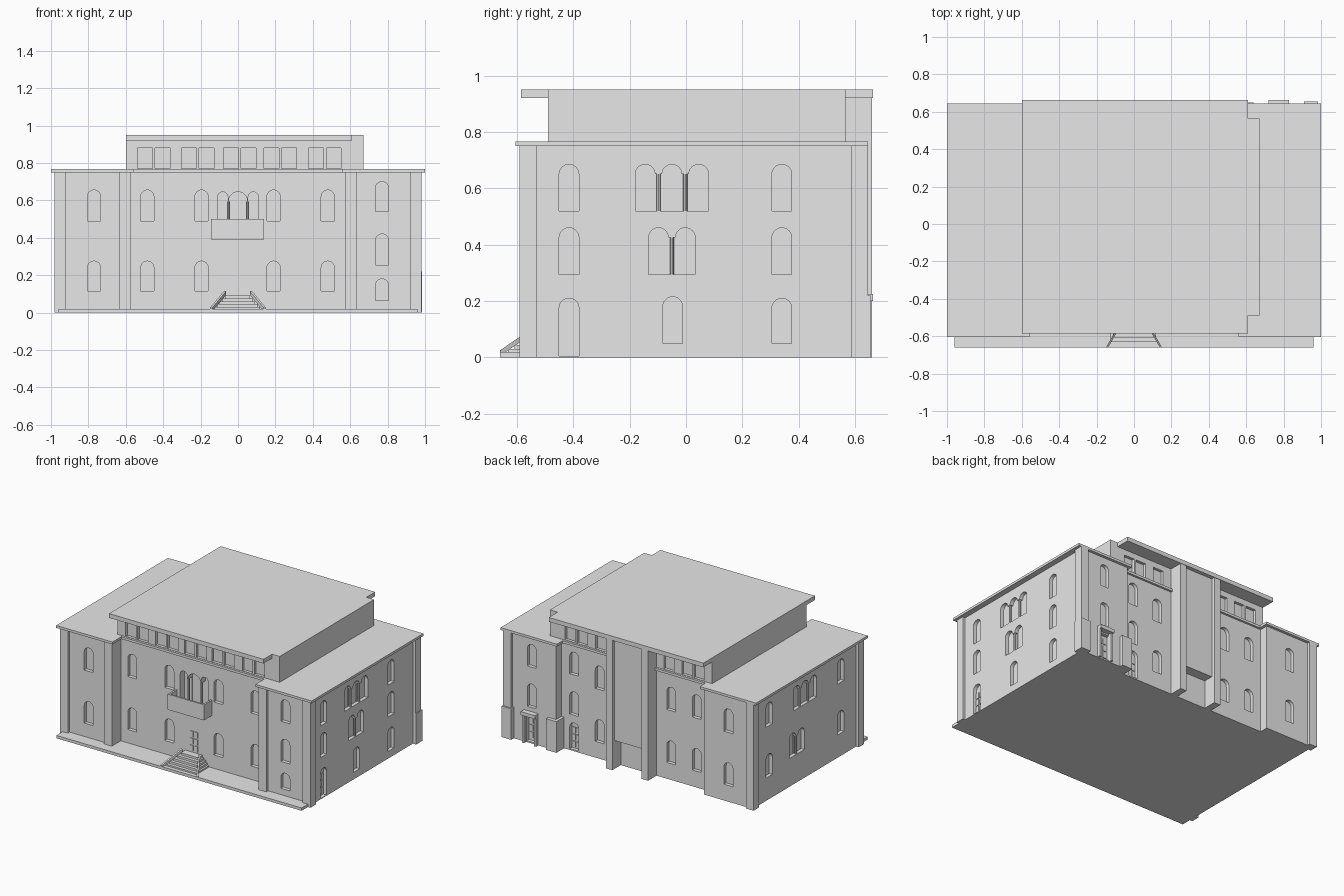
import bpy, bmesh, math
from mathutils import Vector

cube = bpy.data.objects.get("Cube")
if cube:
    bpy.data.objects.remove(cube, do_unlink=True)

stone = bpy.data.materials.new("grey stone")
stone.use_nodes = True
GREY = (0.8, 0.8, 0.8, 1)
stone.diffuse_color = GREY
stone.node_tree.nodes["Principled BSDF"].inputs["Base Color"].default_value = GREY


def make(name, bm):
    bmesh.ops.recalc_face_normals(bm, faces=bm.faces[:])
    mesh = bpy.data.meshes.new(name)
    bm.to_mesh(mesh)
    bm.free()
    mesh.materials.append(stone)
    ob = bpy.data.objects.new(name, mesh)
    bpy.context.collection.objects.link(ob)
    return ob


def extrude(bm, points, offset):
    """Solid from a planar outline moved along an offset."""
    face = bm.faces.new([bm.verts.new(p) for p in points])
    new = bmesh.ops.extrude_face_region(bm, geom=[face])["geom"]
    bmesh.ops.translate(bm, vec=offset, verts=[v for v in new if isinstance(v, bmesh.types.BMVert)])


def add_box(bm, x0, x1, y0, y1, z0, z1):
    extrude(bm, [(x0, y0, z0), (x1, y0, z0), (x1, y1, z0), (x0, y1, z0)], (0, 0, z1 - z0))


def boxes(name, *extents):
    bm = bmesh.new()
    for e in extents:
        add_box(bm, *e)
    return make(name, bm)


# Wall planes: u runs along the wall, d goes into the building
WALLS = {
    "front": lambda u, d, z: Vector((u, -0.49 + d, z)),
    "front_wing": lambda u, d, z: Vector((u, -0.57 + d, z)),
    "back": lambda u, d, z: Vector((u, 0.565 - d, z)),
    "back_wing": lambda u, d, z: Vector((u, 0.625 - d, z)),
    "right": lambda u, d, z: Vector((0.96 - d, u, z)),
    "left": lambda u, d, z: Vector((-0.96 + d, u, z)),
}
DEPTH = 0.025


def opening(bm, wall, u, z0, z1, w=0.07, depth=DEPTH, arched=True):
    """Cutter for an arched or square opening."""
    place, r = WALLS[wall], w / 2
    outline = [(u - r, z0), (u + r, z0)]
    if arched:
        arc = [math.pi * i / 12 for i in range(13)]
        outline += [(u + r * math.cos(a), z1 - r + r * math.sin(a)) for a in arc]
    else:
        outline += [(u + r, z1), (u - r, z1)]
    extrude(bm, [place(p, -0.01, z) for p, z in outline], place(0, depth, 0) - place(0, -0.01, 0))


def carve(target, bm):
    cutter = make("opening_cutter", bm)
    cutter.hide_render = True
    mod = target.modifiers.new("openings", "BOOLEAN")
    mod.operation, mod.solver, mod.use_self = "DIFFERENCE", "EXACT", True
    mod.object = cutter
    bpy.context.view_layer.update()
    graph = bpy.context.evaluated_depsgraph_get()
    target.data = bpy.data.meshes.new_from_object(target.evaluated_get(graph))
    target.modifiers.clear()
    bpy.data.objects.remove(cutter, do_unlink=True)


columns = []


def arcade(bm, wall, middle, count, z0, z1):
    """Row of joined arches with slim columns between them."""
    step = 0.095
    for i in range(count):
        u = middle + (i - (count - 1) / 2) * step
        opening(bm, wall, u, z0, z1)
        if i:
            spring = z1 - 0.035
            opening(bm, wall, u - step / 2, z0, spring, 0.04, DEPTH - 0.002, False)
            columns.append((WALLS[wall](u - step / 2, 0.011, 0), z0, spring, 0.008))


# Main body with projecting corner wings
W, X = 0.58, 0.96
half = [(W, -0.49), (W, -0.57), (X, -0.57), (X, 0.625), (W, 0.625), (W, 0.565)]
bm = bmesh.new()
extrude(bm, [(x, y, 0) for x, y in half + [(-x, y) for x, y in reversed(half)]], (0, 0, 0.75))
body = make("main_walls", bm)

cuts = bmesh.new()
two_floors = ((0.115, 0.275), (0.49, 0.655))
three_floors = ((0.065, 0.18), (0.255, 0.42), (0.54, 0.70))
for z0, z1 in two_floors:
    for u in (-0.485, -0.195, 0.19, 0.48):
        opening(cuts, "front", u, z0, z1)
    for u in (-0.48, -0.28, 0.28):
        opening(cuts, "back", u, z0, z1)
    for wall in ("front_wing", "back_wing"):
        opening(cuts, wall, -0.77, z0, z1)
for z0, z1 in three_floors:
    opening(cuts, "front_wing", 0.77, z0, z1)
for z0, z1 in three_floors[1:]:
    opening(cuts, "back_wing", 0.77, z0, z1)
    opening(cuts, "back", 0.48, z0, z1)
opening(cuts, "back_wing", 0.77, 0.01, 0.19, 0.08, arched=False)
opening(cuts, "back", 0.48, 0.01, 0.2)
# Right side, three floors
for z0, z1 in ((0.05, 0.21), (0.295, 0.46), (0.52, 0.685)):
    opening(cuts, "right", 0.34, z0, z1)
    opening(cuts, "right", -0.415, z0 if z0 > 0.1 else 0.005, z1)
opening(cuts, "right", -0.047, 0.05, 0.215)
arcade(cuts, "right", -0.05, 3, 0.52, 0.685)
arcade(cuts, "right", -0.05, 2, 0.295, 0.46)
# Left side, two floors
for z0, z1 in ((0.16, 0.32), (0.52, 0.685)):
    for u in (0.44, -0.36):
        opening(cuts, "left", u, z0, z1)
arcade(cuts, "left", 0.04, 3, 0.52, 0.685)
arcade(cuts, "left", 0.13, 2, 0.20, 0.365)
# Balcony doorway of three arches
opening(cuts, "front", 0, 0.42, 0.645, 0.1, 0.05)
for s in (-1, 1):
    opening(cuts, "front", s * 0.082, 0.42, 0.645, 0.055, 0.05)
    opening(cuts, "front", s * 0.052, 0.42, 0.595, 0.03, 0.048, False)
    columns.append((WALLS["front"](s * 0.052, 0.011, 0), 0.42, 0.595, 0.008))
carve(body, cuts)

bm = bmesh.new()
for foot, z0, z1, r in columns:
    ring = [2 * math.pi * i / 10 for i in range(10)]
    extrude(bm, [foot + Vector((r * math.cos(a), r * math.sin(a), z0)) for a in ring], (0, 0, z1 - z0))
make("arcade_columns", bm)

# Pilasters, mirrored left and right
for side, s in (("left", 1), ("right", -1)):
    def span(a, b):
        return sorted((s * a, s * b))
    boxes(side + "_pilasters",
          (*span(0.92, 0.98), -0.59, -0.53, 0, 0.75),
          (*span(0.575, 0.635), -0.59, -0.48, 0, 0.75),
          (*span(0.92, 0.98), 0.585, 0.645, 0, 0.75))
boxes("back_wing_plinths", (0.91, 0.985, 0.585, 0.655, 0, 0.22), (0.56, 0.64, 0.56, 0.65, 0, 0.22))

# Flat main roof with cornice overhang
bm = bmesh.new()
half = [(0.56, -0.505), (0.56, -0.605), (1, -0.605), (1, 0.645), (0.56, 0.645), (0.56, 0.58)]
extrude(bm, [(x, y, 0.75) for x, y in half + [(-x, y) for x, y in reversed(half)]], (0, 0, 0.017))
make("main_roof", bm)

# Top storey with a row of square windows
storey = boxes("top_storey", (-0.6, 0.67, -0.49, 0.565, 0.755, 0.92))
cuts = bmesh.new()
for middle in (-0.45, -0.215, 0.01, 0.225, 0.465):
    for u in (middle - 0.047, middle + 0.047):
        opening(cuts, "front", u, 0.77, 0.88, 0.08, 0.02, False)
        if abs(u) > 0.19:
            opening(cuts, "back", u, 0.77, 0.88, 0.08, 0.02, False)
carve(storey, cuts)
boxes("top_roof", (-0.6, 0.61, -0.585, 0.663, 0.92, 0.95), (0.61, 0.67, -0.49, 0.565, 0.92, 0.95))

# Rear stair shaft between two fins
boxes("rear_shaft", (-0.12, 0.12, 0.55, 0.635, 0.2, 0.92))
boxes("rear_fins", *[(x - 0.025, x + 0.025, 0.55, 0.66, 0, 0.92) for x in (-0.14, 0.14)])

# Ground terrace
boxes("terrace", (-0.96, 0.96, -0.66, -0.48, 0, 0.02))

# Balcony box, open at the top
Y0, Y1 = -0.58, -0.485
boxes("balcony", (-0.145, 0.14, Y0, Y1, 0.39, 0.41), (-0.145, 0.14, Y0, Y0 + 0.012, 0.41, 0.5),
      (-0.145, -0.133, Y0 + 0.012, Y1, 0.41, 0.5), (0.128, 0.14, Y0 + 0.012, Y1, 0.41, 0.5))

# Tapering front steps and sloped side rails
boxes("front_steps", *[(-0.14 + 0.014 * i, 0.13 - 0.013 * i, -0.655 + 0.023 * i, -0.485,
                        0.015 * i, 0.015 * (i + 1)) for i in range(6)])
bm = bmesh.new()
for s in (-1, 1):
    ends = [Vector((s * 0.15, -0.66, 0.005)), Vector((s * 0.075, -0.53, 0.095))]
    inward = Vector((-s * 0.012, 0, 0))
    up = Vector((0, 0, 0.02))
    extrude(bm, [ends[0], ends[1], ends[1] + up, ends[0] + up], inward)
make("step_rails", bm)

# Porch round the rear door
boxes("rear_porch", (0.72, 0.83, 0.62, 0.663, 0.2, 0.225),
      (0.72, 0.735, 0.62, 0.65, 0, 0.2), (0.815, 0.83, 0.62, 0.65, 0, 0.2))


# Paned doors
def door(name, wall, u, z0, d):
    bm = bmesh.new()
    place = WALLS[wall]
    for row in range(3):
        for side in (-1, 1):
            c, z = u + side * 0.018, z0 + row * 0.05
            pane = [(c - 0.013, z), (c + 0.013, z), (c + 0.013, z + 0.04), (c - 0.013, z + 0.04)]
            extrude(bm, [place(p, d, h) for p, h in pane], place(0, -0.006, 0) - place(0, 0, 0))
    make(name, bm)


door("front_door", "front", 0, 0.1, 0.001)
door("side_door", "right", -0.415, 0.02, DEPTH + 0.001)
door("rear_door", "back_wing", 0.77, 0.03, DEPTH + 0.001)
door("rear_court_door", "back", 0.48, 0.02, DEPTH + 0.001)
